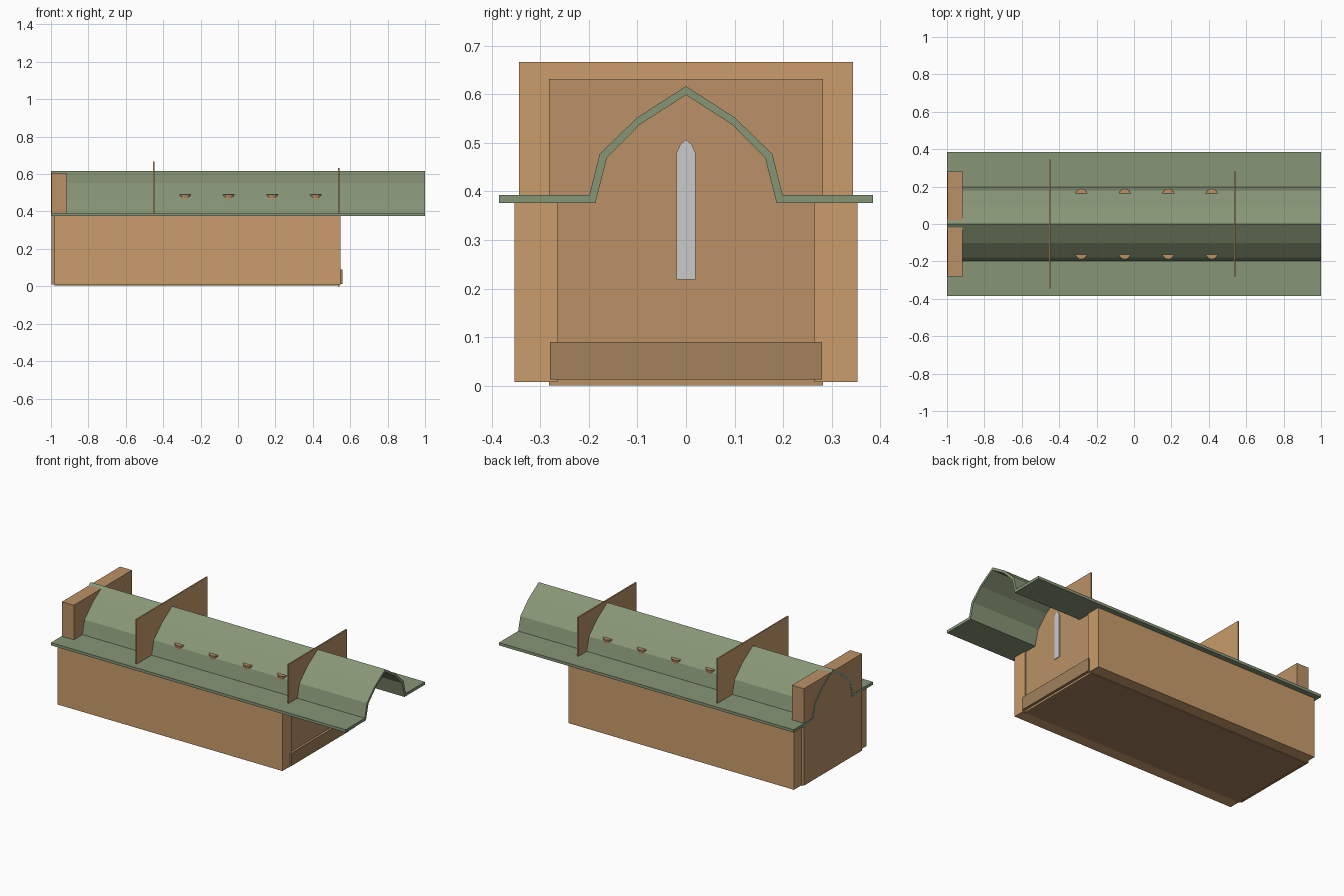
import bpy, bmesh
from mathutils import Matrix

if "Cube" in bpy.data.objects:
    bpy.data.objects.remove(bpy.data.objects["Cube"])


def material(name, rgb):
    m = bpy.data.materials.new(name)
    m.diffuse_color = (*rgb, 1)
    m.use_nodes = True
    m.node_tree.nodes["Principled BSDF"].inputs["Base Color"].default_value = m.diffuse_color
    return m


STONE = material("brown_stone", (0.585, 0.336, 0.149))
MID = material("mid_brown_stone", (0.495, 0.285, 0.135))
DARK = material("dark_brown_stone", (0.36, 0.22, 0.105))
ROOF = material("green_roof", (0.243, 0.303, 0.182))


def finish(name, bm, mat):
    bmesh.ops.recalc_face_normals(bm, faces=bm.faces)
    me = bpy.data.meshes.new(name)
    bm.to_mesh(me)
    bm.free()
    ob = bpy.data.objects.new(name, me)
    bpy.context.collection.objects.link(ob)
    if mat:
        me.materials.append(mat)
    return ob


def box(name, x0, x1, y0, y1, z0, z1, mat=STONE):
    bm = bmesh.new()
    bmesh.ops.create_cube(bm, size=1)
    for v in bm.verts:
        v.co.x = x0 if v.co.x < 0 else x1
        v.co.y = y0 if v.co.y < 0 else y1
        v.co.z = z0 if v.co.z < 0 else z1
    return finish(name, bm, mat)


def extrude_x(name, profile, x0, x1, mat=None):
    bm = bmesh.new()
    face = bm.faces.new([bm.verts.new((x0, y, z)) for y, z in profile])
    ext = bmesh.ops.extrude_face_region(bm, geom=[face])
    moved = [g for g in ext["geom"] if isinstance(g, bmesh.types.BMVert)]
    bmesh.ops.translate(bm, verts=moved, vec=(x1 - x0, 0, 0))
    return finish(name, bm, mat)


def mirrored(half):
    # half runs from the outer side up to the centre point
    return half + [(-y, z) for y, z in reversed(half[:-1])]


# Vaulted roof shell with side eaves
outer = mirrored([(-0.385, 0.393), (-0.199, 0.393), (-0.178, 0.477), (-0.101, 0.552), (0, 0.617)])
inner = mirrored([(-0.385, 0.376), (-0.187, 0.376), (-0.163, 0.469), (-0.095, 0.538), (0, 0.599)])
extrude_x("vaulted_roof", outer + inner[::-1], -1, 1, ROOF)

# Floor and long side walls
box("floor", -0.98, 0.54, -0.28, 0.28, 0.003, 0.01, DARK)
for side, s in (("front", -1), ("back", 1)):
    ys = sorted((s * 0.265, s * 0.353))
    box(side + "_side_wall", -0.98, 0.549, *ys, 0.007, 0.376)

# End block, cross wall and entrance gable
box("rear_end_wall", -0.998, -0.917, -0.282, 0.282, 0.01, 0.605, MID)
box("cross_wall", -0.455, -0.447, -0.344, 0.344, 0.008, 0.667)
box("entrance_gable", 0.534, 0.542, -0.282, 0.282, 0, 0.632, MID)
box("entrance_step", 0.541, 0.558, -0.28, 0.28, 0.012, 0.09, DARK)

# Pointed lancet window
lancet = mirrored([(-0.02, 0.219), (-0.02, 0.478), (-0.012, 0.497), (0, 0.507)])
extrude_x("lancet_window", lancet, 0.53, 0.546)

# Interior columns whose capitals break through the roof
for i in range(4):
    for side, s in (("front", -1), ("back", 1)):
        bm = bmesh.new()
        for r0, r1, z0, z1 in ((0.027, 0.027, 0.01, 0.477), (0.029, 0.033, 0.475, 0.492)):
            bmesh.ops.create_cone(
                bm, cap_ends=True, segments=12, radius1=r0, radius2=r1, depth=z1 - z0,
                matrix=Matrix.Translation((-0.282 + 0.2325 * i, s * 0.156, (z0 + z1) / 2)))
        finish(f"{side}_column_{i + 1}", bm, MID)
